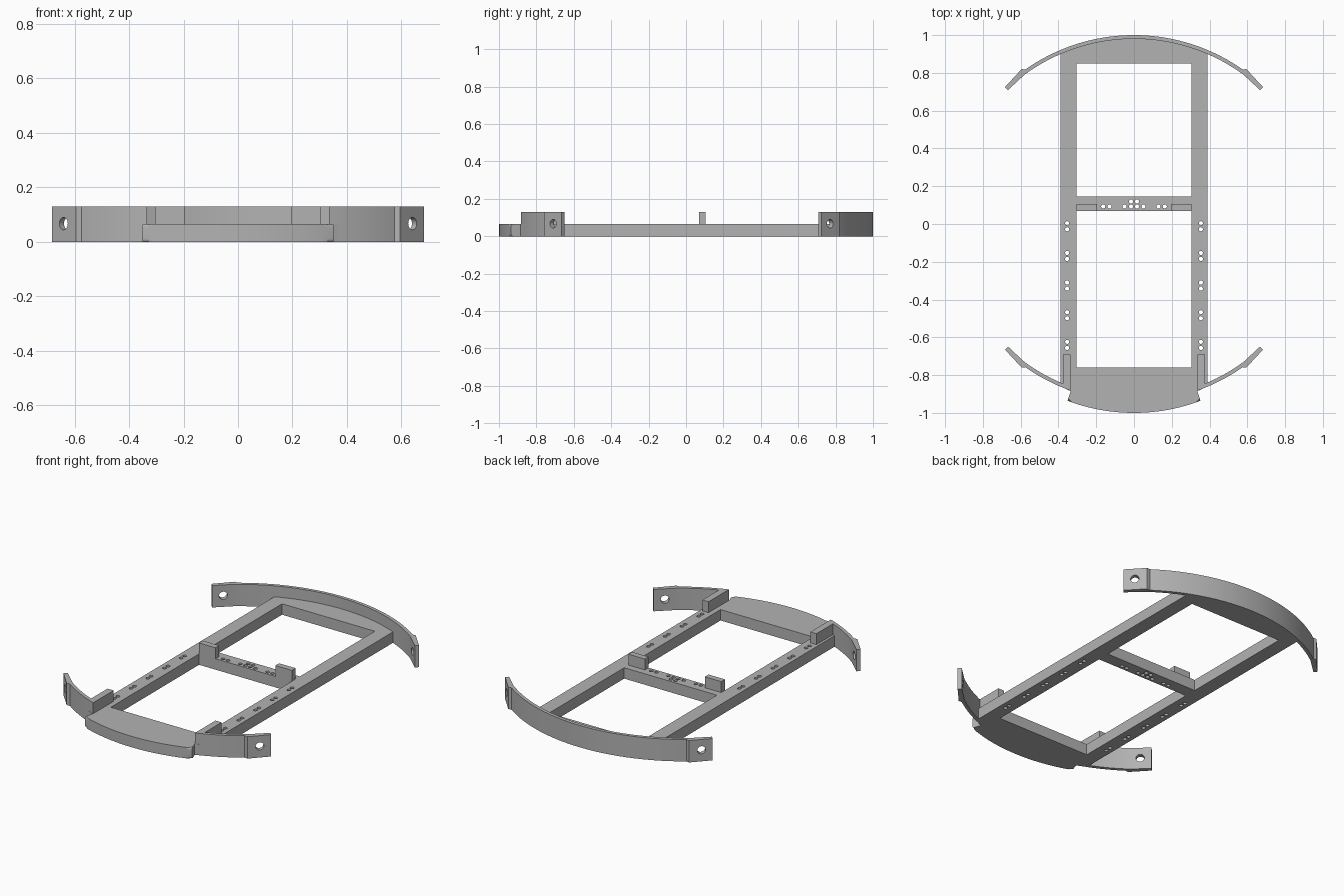
import bpy, bmesh, math
from mathutils import Matrix, Vector

if "Cube" in bpy.data.objects:
    bpy.data.objects.remove(bpy.data.objects["Cube"], do_unlink=True)

PLATE_H, BAND_H = 0.065, 0.13
FRONT_SHIFT = 0.06

grey = bpy.data.materials.new("plain grey")
grey.use_nodes = True
COLOUR = (0.45, 0.45, 0.45, 1)
grey.diffuse_color = COLOUR
grey.node_tree.nodes["Principled BSDF"].inputs["Base Color"].default_value = COLOUR


def arc(r, x0, x1, n):
    """Points on a circle about the origin, back side, from x0 to x1."""
    a0, a1 = math.asin(x0 / r), math.asin(x1 / r)
    angles = [a0 + (a1 - a0) * i / n for i in range(n + 1)]
    return [(r * math.sin(a), r * math.cos(a)) for a in angles]


def flip_x(points):
    return [(-x, y) for x, y in reversed(points)]


def add_prism(bm, outline, z0, z1):
    low = [bm.verts.new((x, y, z0)) for x, y in outline]
    high = [bm.verts.new((x, y, z1)) for x, y in outline]
    bm.faces.new(low)
    bm.faces.new(high)
    n = len(outline)
    for i in range(n):
        j = (i + 1) % n
        bm.faces.new((low[i], low[j], high[j], high[i]))


def add_rect(bm, x0, x1, y0, y1, z0, z1):
    add_prism(bm, [(x0, y0), (x1, y0), (x1, y1), (x0, y1)], z0, z1)


def add_drill(bm, centre, axis, radius, depth, sides):
    turn = Vector((0, 0, 1)).rotation_difference(Vector(axis)).to_matrix().to_4x4()
    bmesh.ops.create_cone(bm, cap_ends=True, segments=sides, radius1=radius,
                          radius2=radius, depth=depth,
                          matrix=Matrix.Translation(centre) @ turn)


def finish(name, bm):
    bmesh.ops.recalc_face_normals(bm, faces=bm.faces)
    mesh = bpy.data.meshes.new(name)
    bm.to_mesh(mesh)
    bm.free()
    mesh.materials.append(grey)
    obj = bpy.data.objects.new(name, mesh)
    bpy.context.collection.objects.link(obj)
    return obj


def cut(obj, bm):
    """Subtract the cutter mesh from the object and drop the cutter."""
    cutter = finish("cutter", bm)
    cutter.hide_render = True
    mod = obj.modifiers.new("cut", "BOOLEAN")
    mod.operation, mod.solver, mod.object = "DIFFERENCE", "EXACT", cutter
    bpy.context.view_layer.objects.active = obj
    bpy.ops.object.modifier_apply(modifier=mod.name)
    bpy.data.objects.remove(cutter, do_unlink=True)


def smooth(obj):
    bpy.ops.object.select_all(action="DESELECT")
    obj.select_set(True)
    bpy.context.view_layer.objects.active = obj
    bpy.ops.object.shade_smooth_by_angle(angle=math.radians(30))


# Chassis plate: curved back, straight rails, curved bumper at the front
side = [(0.39, -0.86), (0.335, -0.885), (0.352, -0.935)]
bumper = [(x, -y) for x, y in arc(1.0, 0.35, -0.35, 32)]
bm = bmesh.new()
add_prism(bm, arc(0.99, -0.39, 0.39, 32) + side + bumper[1:-1] + flip_x(side), 0, PLATE_H)
rounded = [e for e in bm.edges
           if all(v.co.y < -0.93 for v in e.verts)
           and abs(e.verts[0].co.z - e.verts[1].co.z) < 0.001]
bmesh.ops.bevel(bm, geom=rounded, offset=0.012, segments=4, profile=0.5, affect="EDGES")
chassis = finish("chassis_plate", bm)

# Two windows and the small mounting holes
bm = bmesh.new()
add_rect(bm, -0.305, 0.305, 0.145, 0.85, -0.1, 0.2)
add_rect(bm, -0.305, 0.305, -0.76, 0.07, -0.1, 0.2)
holes = [(x, 0.093) for x in (0.016, 0.05, 0.13, 0.163)] + [(0.016, 0.12)]
for k in range(5):
    y = -0.012 - 0.157 * k
    holes += [(0.354, y + 0.016), (0.354, y - 0.016)]
for x, y in holes:
    for s in (-1, 1):
        add_drill(bm, (s * x, y, 0.03), (0, 0, 1), 0.011, 0.3, 16)
cut(chassis, bm)
smooth(chassis)

# Flat mounting pad at each band tip, running from outside to inside
pad = [(0.595, 0.82), (0.683, 0.725), (0.667, 0.709)]
PAD_HOLE = Vector((0.633, 0.762, 0.067))


def drill_pad(bm, s, front):
    y = -PAD_HOLE.y + FRONT_SHIFT if front else PAD_HOLE.y
    add_drill(bm, (s * PAD_HOLE.x, y, PAD_HOLE.z),
              (s * 0.68, -0.73 if front else 0.73, 0), 0.023, 0.12, 24)


# Back band
outer = flip_x(pad[:2]) + arc(1.0, -0.575, 0.575, 64) + pad[:2]
inner = pad[2:] + arc(0.98, 0.58, -0.58, 64) + flip_x(pad[2:])
bm = bmesh.new()
add_prism(bm, outer[:] + inner, 0, BAND_H)
back_band = finish("back_band", bm)
bm = bmesh.new()
for s in (-1, 1):
    drill_pad(bm, s, False)
cut(back_band, bm)
smooth(back_band)

# Front arms with the bracket that runs back along each rail
half = arc(1.0, 0.335, 0.575, 20) + pad + arc(0.98, 0.58, 0.375, 20)
half = [(x, FRONT_SHIFT - y) for x, y in half] + [(0.375, -0.69), (0.335, -0.69)]
for s, name in ((1, "left_front_arm"), (-1, "right_front_arm")):
    bm = bmesh.new()
    add_prism(bm, [(s * x, y) for x, y in half], 0, BAND_H)
    arm = finish(name, bm)
    bm = bmesh.new()
    drill_pad(bm, s, True)
    cut(arm, bm)
    smooth(arm)

# Raised blocks on the crossbar
for s, name in ((1, "left_crossbar_block"), (-1, "right_crossbar_block")):
    bm = bmesh.new()
    add_rect(bm, s * 0.197, s * 0.305, 0.07, 0.105, PLATE_H - 0.005, BAND_H)
    finish(name, bm)
